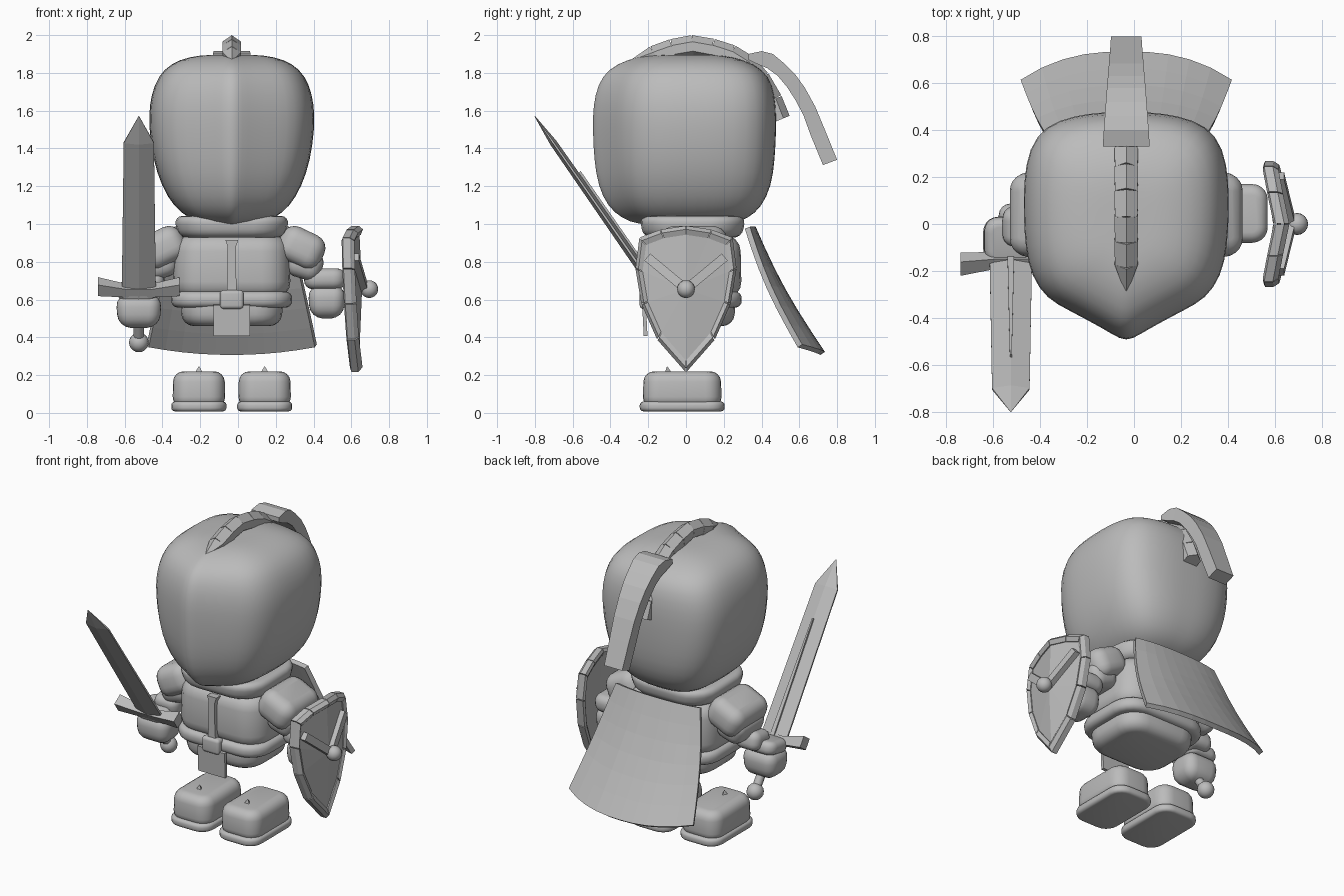
import bpy, bmesh, math
from mathutils import Vector, Matrix

if "Cube" in bpy.data.objects:
    bpy.data.objects.remove(bpy.data.objects["Cube"])

CX = -0.033  # body centre line
grey = bpy.data.materials.new("plain_grey")
grey.diffuse_color = (0.5, 0.5, 0.5, 1)
grey.use_nodes = True
grey.node_tree.nodes["Principled BSDF"].inputs["Base Color"].default_value = grey.diffuse_color


def finish(name, bm, smooth=None):
    bmesh.ops.recalc_face_normals(bm, faces=bm.faces)
    me = bpy.data.meshes.new(name)
    bm.to_mesh(me)
    bm.free()
    ob = bpy.data.objects.new(name, me)
    bpy.context.collection.objects.link(ob)
    me.materials.append(grey)
    if smooth:
        bpy.ops.object.select_all(action='DESELECT')
        ob.select_set(True)
        bpy.context.view_layer.objects.active = ob
        bpy.ops.object.shade_smooth_by_angle(angle=math.radians(smooth))
    return ob


def loft(name, rings, smooth=None, subsurf=0):
    """Skin a list of closed rings and cap both ends."""
    bm = bmesh.new()
    vs = [[bm.verts.new(p) for p in r] for r in rings]
    n = len(vs[0])
    for a, b in zip(vs, vs[1:]):
        for i in range(n):
            bm.faces.new((a[i], a[(i + 1) % n], b[(i + 1) % n], b[i]))
    bm.faces.new(vs[0])
    bm.faces.new(vs[-1])
    ob = finish(name, bm, smooth)
    if subsurf:
        m = ob.modifiers.new("soft", 'SUBSURF')
        m.levels = m.render_levels = subsurf
    return ob


def box(name, c, size, round_=0.0, top=1.0, bottom=1.0, rot=None):
    """Box with optional taper, rounding and rotation."""
    bm = bmesh.new()
    bmesh.ops.create_cube(bm, size=1)
    for v in bm.verts:
        k = top if v.co.z > 0 else bottom
        v.co = Vector((v.co.x * size[0] * k, v.co.y * size[1] * k, v.co.z * size[2]))
    if round_:
        bm.normal_update()
        vert = [e for e in bm.edges if abs(e.verts[0].co.z - e.verts[1].co.z) > 1e-4]
        bmesh.ops.bevel(bm, geom=vert, offset=min(size[0], size[1]) * 0.3, segments=5,
                        affect='EDGES', profile=0.5)
        flat = [e for e in bm.edges if abs(e.verts[0].co.z - e.verts[1].co.z) < 1e-4]
        bmesh.ops.bevel(bm, geom=flat, offset=round_, segments=4, affect='EDGES', profile=0.5)
    if rot:
        bmesh.ops.rotate(bm, verts=bm.verts, matrix=rot)
    bmesh.ops.translate(bm, verts=bm.verts, vec=c)
    return finish(name, bm, 40 if round_ else None)


def ball(name, c, r):
    bm = bmesh.new()
    bmesh.ops.create_uvsphere(bm, u_segments=16, v_segments=10, radius=r)
    bmesh.ops.translate(bm, verts=bm.verts, vec=c)
    return finish(name, bm, 60)


# head: keeled front, rounded square back (half outline: x, y as fractions)
half = [(0, -1.015), (.13, -.955), (.27, -.88), (.56, -.745), (.78, -.645), (.93, -.45), (.99, -.2),
        (1.005, .08), (1.005, .38), (.955, .68), (.79, .885), (.5, .97), (.24, 1), (0, 1)]
outline = half + [(-x, y) for x, y in half[-2:0:-1]]
levels = [(.992, .06, .10, .10), (.997, .15, .26, .24), (1.03, .225, .34, .33), (1.09, .305, .415, .40),
          (1.2, .37, .467, .452), (1.34, .415, .489, .47), (1.5, .436, .496, .478), (1.63, .436, .494, .476),
          (1.74, .408, .468, .458), (1.82, .36, .415, .41), (1.872, .275, .31, .30), (1.894, .17, .20, .20),
          (1.895, .08, .09, .09)]
loft("head", [[(CX + x * w, y * (f if y < 0 else b), z) for x, y in outline]
              for z, w, f, b in levels], 60, 1)

# crest: row of ridged blocks over the crown
arc = [(-.305, 1.86), (-.19, 1.94), (-.085, 1.978), (.03, 2.0), (.15, 1.98), (.26, 1.945),
       (.35, 1.89), (.435, 1.80), (.505, 1.68), (.55, 1.57)]
for i in range(len(arc) - 1):
    a, b = Vector((0, *arc[i])), Vector((0, *arc[i + 1]))
    d = (b - a).normalized()
    down = Vector((0, d.z, -d.y))
    rings = []
    for p, e in ((a + d * .003, .02 if i == 0 else .97), (b - d * .003, 1)):
        o = p + Vector((CX, 0, 0))
        sec = ((0, 0), (.05, .035), (.05, .085), (0, .115), (-.05, .085), (-.05, .035))
        rings.append([o + Vector((x * e, 0, 0)) + down * (h * e) for x, h in sec])
    loft(f"crest_block_{i + 1}", rings)

# plume: flat tapering strip sweeping down the back (outer y,z, inner y,z)
strip = [(.33, 1.90, .33, 1.87), (.40, 1.915, .37, 1.85), (.46, 1.90, .43, 1.825), (.52, 1.85, .485, 1.785),
         (.58, 1.79, .535, 1.725), (.63, 1.72, .58, 1.655), (.685, 1.62, .62, 1.58), (.735, 1.50, .66, 1.47),
         (.80, 1.34, .725, 1.312)]
rings = []
for i, (y1, z1, y2, z2) in enumerate(strip):
    w = .1 - .035 * i / 8
    rings.append([(CX - w, y1, z1), (CX + w, y1, z1), (CX + w, y2, z2), (CX - w, y2, z2)])
loft("plume", rings)

# torso
box("chest", (CX, .045, .775), (.625, .50, .34), .09, .97)
box("hips", (CX, .03, .54), (.55, .47, .16), .06, 1, .95)
box("belt", (CX, .04, .60), (.64, .51, .085), .035)
box("collar", (CX, .035, .985), (.63, .58, .115), .045, .97, .9)
box("buckle", (CX, -.215, .60), (.125, .06, .10), .02)
loft("chest_strap", [[(CX + x * w, y, z) for x, y in ((-1, -.225), (1, -.225), (1, -.18), (-1, -.18))]
                     for z, w in ((.64, .027), (.75, .022), (.88, .022), (.915, .034))])
box("front_flap", (CX, -.218, .49), (.195, .02, .165), rot=Matrix.Rotation(.05, 3, 'X'))

# shoulders, mirrored about the body line
for s, side in ((1, "left"), (-1, "right")):
    box(f"{side}_shoulder_pad", (CX + s * .368, .04, .875), (.255, .37, .19), .07, .95, 1,
        Matrix.Rotation(s * .45, 3, 'Y'))
    box(f"{side}_sleeve", (CX + s * .385, .04, .785), (.2, .3, .15), .055, 1, .9,
        Matrix.Rotation(s * .3, 3, 'Y'))
# hands
box("left_cuff", (.46, .045, .71), (.22, .25, .11), .045)
box("left_fist", (.47, .045, .59), (.20, .24, .18), .07, 1, .9)
tilt = Matrix.Rotation(.2, 3, 'X')
box("right_forearm", (-.475, -.01, .69), (.17, .17, .12), .045, rot=tilt)
box("right_cuff", (-.53, -.07, .645), (.215, .20, .085), .035, rot=tilt)
box("right_fist", (-.525, -.07, .54), (.245, .21, .18), .07, 1, .9)

# sword, laid out along a tilted axis
base, tip = Vector((-.525, -.165, .66)), Vector((-.525, -.80, 1.57))
ax = (tip - base).normalized()
nr = Vector((0, ax.z, -ax.y))
L = (tip - base).length


def on_sword(x, h, u):
    return base + Vector((x, 0, 0)) + nr * h + ax * u


blade = [(0.0, .090, .025), (L - .17, .080, .019), (L, .002, .002)]
loft("blade", [[on_sword(x * w, h * t, u) for x, h in
                ((-1, .25), (0, 1), (1, .25), (1, -.25), (0, -1), (-1, -.25))]
               for u, w, t in blade])
loft("blade_ridge", [[on_sword(x * w, h, u) for x, h in ((-1, .0), (1, .0), (1, .033), (-1, .033))]
                     for u, w in ((0, .014), (L * .66, .004))])
loft("guard", [[on_sword(x, h * s, u * s + lift) for h, u in ((-1, -1), (1, -1), (1, 1), (-1, 1))]
               for x, s, lift in ((-.215, .036, .01), (-.07, .026, -.015), (.07, .026, -.015),
                                  (.215, .036, .01))])
loft("grip", [[on_sword(.028 * math.cos(k * math.pi / 4), .028 * math.sin(k * math.pi / 4), u)
               for k in range(8)] for u in (-.33, 0)], 50)
ball("pommel", on_sword(0, 0, -.35), .052)

# shield: bowed plate with segmented rim, two ribs and a ball boss
rim = [(0, .975), (.13, .955), (.235, .915), (.255, .76), (.225, .58), (.145, .40), (0, .235)]
rim += [(-y, z) for y, z in rim[-2:0:-1]]


def bow(y, z, off=0):
    return Vector((.645 - .22 * abs(y) - .12 * (z - .62) ** 2 + off, y, z))


bm = bmesh.new()
for off in (-.018, .012):
    hub = bm.verts.new(bow(0, .655, off))
    edge = [bm.verts.new(bow(y, z, off)) for y, z in rim]
    for i in range(len(edge)):
        bm.faces.new((hub, edge[i], edge[(i + 1) % len(edge)]))
finish("shield_plate", bm)
for i in range(len(rim)):
    rings = []
    a, b = rim[i], rim[(i + 1) % len(rim)]
    for t in (.015, .985):
        p = Vector((a[0] + (b[0] - a[0]) * t, a[1] + (b[1] - a[1]) * t - .655))
        sec = ((1.05, -.025), (1.05, .012), (.99, .032), (.90, .018), (.90, -.025), (.99, -.035))
        rings.append([bow(p.x * k, p.y * k + .655, h) for k, h in sec])
    loft(f"shield_rim_{i + 1}", rings)
for s in (-1, 1):
    rings = []
    for y, z in ((0, .655), (s * .205, .825)):
        c = bow(y, z)
        n = Vector((0, -s * .64, .77)) * .024
        o = Vector((.045, 0, 0))
        rings.append([c + n, c - n, c - n + o, c + n + o])
    loft(f"shield_rib_{s}", rings)
ball("shield_boss", (.695, 0, .655), .047)

# cape: flared bowed sheet
bm = bmesh.new()
N, M = 10, 6
grid = []
for j in range(M + 1):
    t = j / M
    row = []
    for i in range(N + 1):
        s = 2 * i / N - 1
        w = .30 + .145 * t ** .9
        y = .355 + .368 * t - .025 * math.sin(math.pi * t) - (.03 + .09 * t) * abs(s) ** 2.5
        z = .98 - .665 * t + .04 * t * s * s
        row.append(bm.verts.new((CX + s * w, y, z)))
    grid.append(row)
for a, b in zip(grid, grid[1:]):
    for i in range(N):
        bm.faces.new((a[i], a[i + 1], b[i + 1], b[i]))
cape = finish("cape", bm)
m = cape.modifiers.new("thickness", 'SOLIDIFY')
m.thickness, m.offset = .03, 0

# boots with soles and toe studs
for s, side in ((1, "left"), (-1, "right")):
    x = CX + s * .174
    box(f"{side}_boot", (x, -.02, .125), (.28, .42, .19), .055, .97, 1)
    box(f"{side}_sole", (x, -.02, .034), (.292, .45, .052), .02)
    bm = bmesh.new()
    bmesh.ops.create_cone(bm, cap_ends=True, segments=3, radius1=.028, radius2=.002, depth=.04)
    bmesh.ops.translate(bm, verts=bm.verts, vec=(x, -.10, .226))
    finish(f"{side}_toe_stud", bm)
